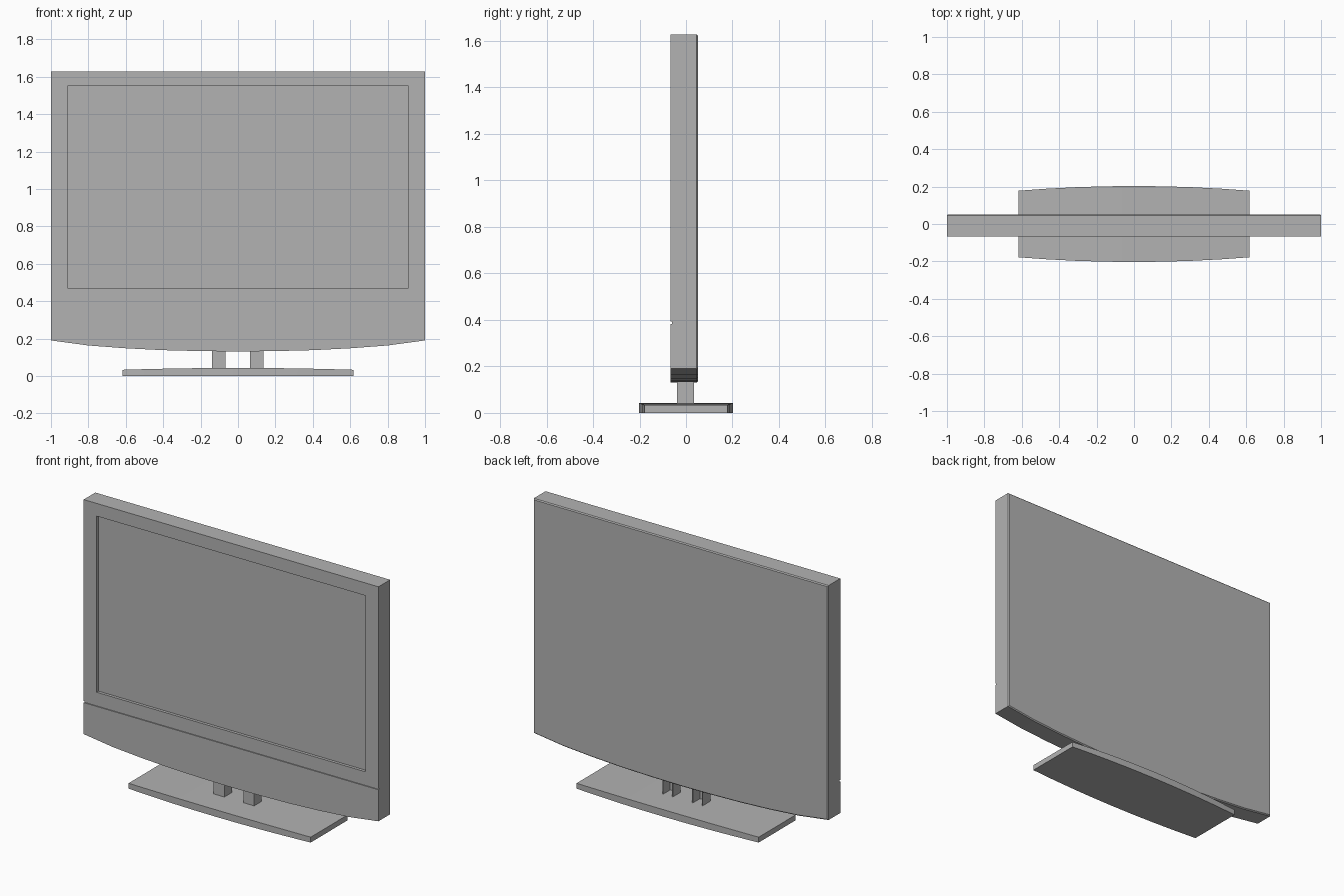
import bpy, bmesh

cube = bpy.data.objects.get("Cube")
if cube:
    bpy.data.objects.remove(cube, do_unlink=True)

grey = bpy.data.materials.new("plain grey")
grey.use_nodes = True
COLOUR = (0.45, 0.45, 0.45, 1)
grey.diffuse_color = COLOUR
grey.node_tree.nodes["Principled BSDF"].inputs["Base Color"].default_value = COLOUR


def finish(bm, name):
    bmesh.ops.recalc_face_normals(bm, faces=bm.faces)
    mesh = bpy.data.meshes.new(name)
    bm.to_mesh(mesh)
    bm.free()
    mesh.materials.append(grey)
    obj = bpy.data.objects.new(name, mesh)
    bpy.context.collection.objects.link(obj)
    return obj


def prism(name, points, axis, start, end, bevel=0):
    """Extrude a 2D outline along y or z, optionally chamfering the far rim."""
    bm = bmesh.new()
    place = (lambda a, b: (a, start, b)) if axis == "y" else (lambda a, b: (a, b, start))
    face = bm.faces.new([bm.verts.new(place(a, b)) for a, b in points])
    out = bmesh.ops.extrude_face_region(bm, geom=[face])["geom"]
    far = [v for v in out if isinstance(v, bmesh.types.BMVert)]
    shift = (0, end - start, 0) if axis == "y" else (0, 0, end - start)
    bmesh.ops.translate(bm, vec=shift, verts=far)
    if bevel:
        rim = [e for e in bm.edges if all(v in far for v in e.verts)]
        bmesh.ops.bevel(bm, geom=rim, offset=bevel, segments=1, affect="EDGES")
    return finish(bm, name)


def rect(x0, x1, b0, b1):
    return [(x0, b0), (x1, b0), (x1, b1), (x0, b1)]


def cut(target, cutter):
    cutter.hide_render = True
    mod = target.modifiers.new("cut", "BOOLEAN")
    mod.operation = "DIFFERENCE"
    mod.solver = "EXACT"
    mod.object = cutter
    bpy.context.view_layer.objects.active = target
    bpy.ops.object.modifier_apply(modifier=mod.name)
    bpy.data.objects.remove(cutter, do_unlink=True)


# Cabinet with a bowed bottom edge and a chamfered back rim
FRONT, BACK, TOP = -0.067, 0.052, 1.628
half = [(0, 0.131), (0.2, 0.133), (0.4, 0.138), (0.6, 0.148), (0.8, 0.163), (1, 0.19), (1, TOP)]
outline = half + [(-x, z) for x, z in reversed(half[1:])]
cabinet = prism("cabinet", outline, "y", FRONT, BACK, bevel=0.006)

# Recessed screen and the seam below it
cut(cabinet, prism("screen_cutter", rect(-0.912, 0.912, 0.47, 1.55), "y", -0.2, FRONT + 0.018))
cut(cabinet, prism("seam_cutter", rect(-1.1, 1.1, 0.383, 0.393), "y", -0.2, FRONT + 0.006))

# Two posts: channels open at the back
WALL = 0.006
for side, x in (("right", -0.102), ("left", 0.1)):
    w, y0, y1 = 0.036, -0.038, 0.035
    channel = [(x - w, y0), (x + w, y0), (x + w, y1), (x + w - WALL, y1),
               (x + w - WALL, y0 + WALL), (x - w + WALL, y0 + WALL),
               (x - w + WALL, y1), (x - w, y1)]
    prism(side + "_post", channel, "z", 0.03, 0.15)

# Foot: bowed front and back, slightly crowned top
bm = bmesh.new()
rings = []
STEPS = 8
for i in range(STEPS + 1):
    t = 2 * i / STEPS - 1
    depth = 0.203 - 0.025 * t * t
    height = 0.043 - 0.01 * t * t
    section = [(-depth, 0), (depth, 0), (depth, height), (-depth, height)]
    rings.append([bm.verts.new((0.618 * t, y, z)) for y, z in section])
for a, b in zip(rings, rings[1:]):
    for k in range(4):
        n = (k + 1) % 4
        bm.faces.new((a[k], a[n], b[n], b[k]))
bm.faces.new(rings[0])
bm.faces.new(rings[-1])
foot = finish(bm, "foot")
for poly in foot.data.polygons:
    poly.use_smooth = abs(poly.normal.x) < 0.5
bpy.ops.object.select_all(action="DESELECT")
foot.select_set(True)
bpy.context.view_layer.objects.active = foot
bpy.ops.object.shade_smooth_by_angle(angle=0.5)
